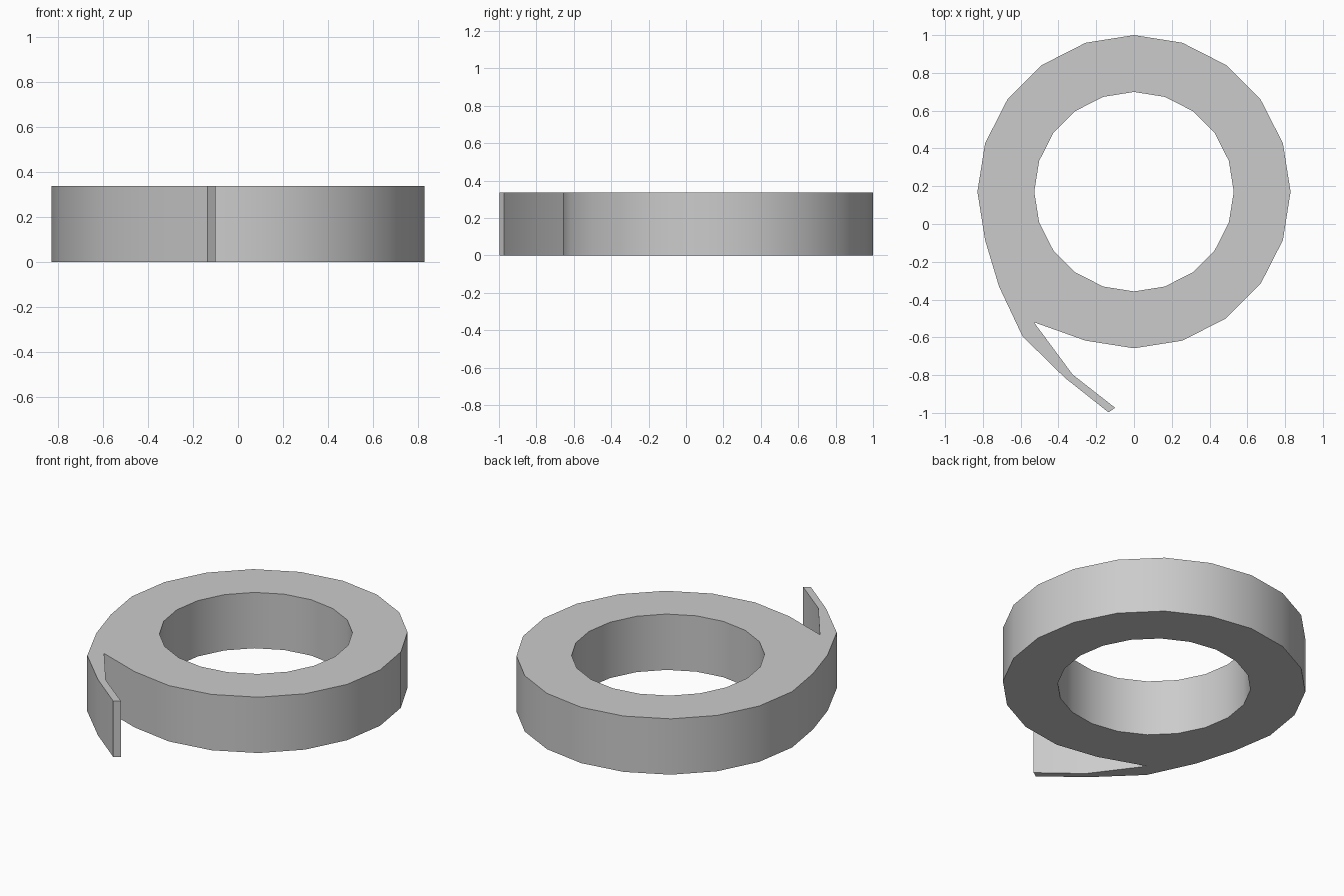
import bpy, bmesh
from math import sin, cos, radians

if "Cube" in bpy.data.objects:
    bpy.data.objects.remove(bpy.data.objects["Cube"])

HEIGHT, CY, SIDES = 0.337, 0.171, 20
bm = bmesh.new()


def vert(x, y):
    return bm.verts.new((x, y, 0))


def loop(r):
    # counter-clockwise ring seen from above, starting at the back
    return [vert(r * cos(radians(90 + 18 * k)), CY + r * sin(radians(90 + 18 * k)))
            for k in range(SIDES)]


# Ring of wound tape, pulled outward where the loose end leaves it
outer, inner = loop(0.829), loop(0.528)
outer[7].co.xy = (-0.715, -0.33)
outer[8].co.xy = (-0.53, -0.52)
for k in range(SIDES):
    n = (k + 1) % SIDES
    bm.faces.new((outer[k], outer[n], inner[n], inner[k]))

# Loose end: thin strip peeling away from the ring
out_side = [vert(*p) for p in ((-0.59, -0.595), (-0.365, -0.815), (-0.135, -0.997))]
in_side = [outer[8]] + [vert(*p) for p in ((-0.325, -0.797), (-0.10, -0.973))]
bm.faces.new((outer[7], out_side[0], outer[8]))
for k in range(2):
    bm.faces.new((out_side[k], out_side[k + 1], in_side[k + 1], in_side[k]))

# Raise the flat outline to full height
top = bmesh.ops.extrude_face_region(bm, geom=bm.faces[:])["geom"]
bmesh.ops.translate(bm, verts=[g for g in top if isinstance(g, bmesh.types.BMVert)],
                    vec=(0, 0, HEIGHT))
bmesh.ops.recalc_face_normals(bm, faces=bm.faces[:])

mesh = bpy.data.meshes.new("tape_roll")
bm.to_mesh(mesh)
bm.free()
roll = bpy.data.objects.new("tape_roll", mesh)
bpy.context.collection.objects.link(roll)
bpy.context.view_layer.objects.active = roll
roll.select_set(True)
bpy.ops.object.shade_smooth_by_angle(angle=radians(35))
